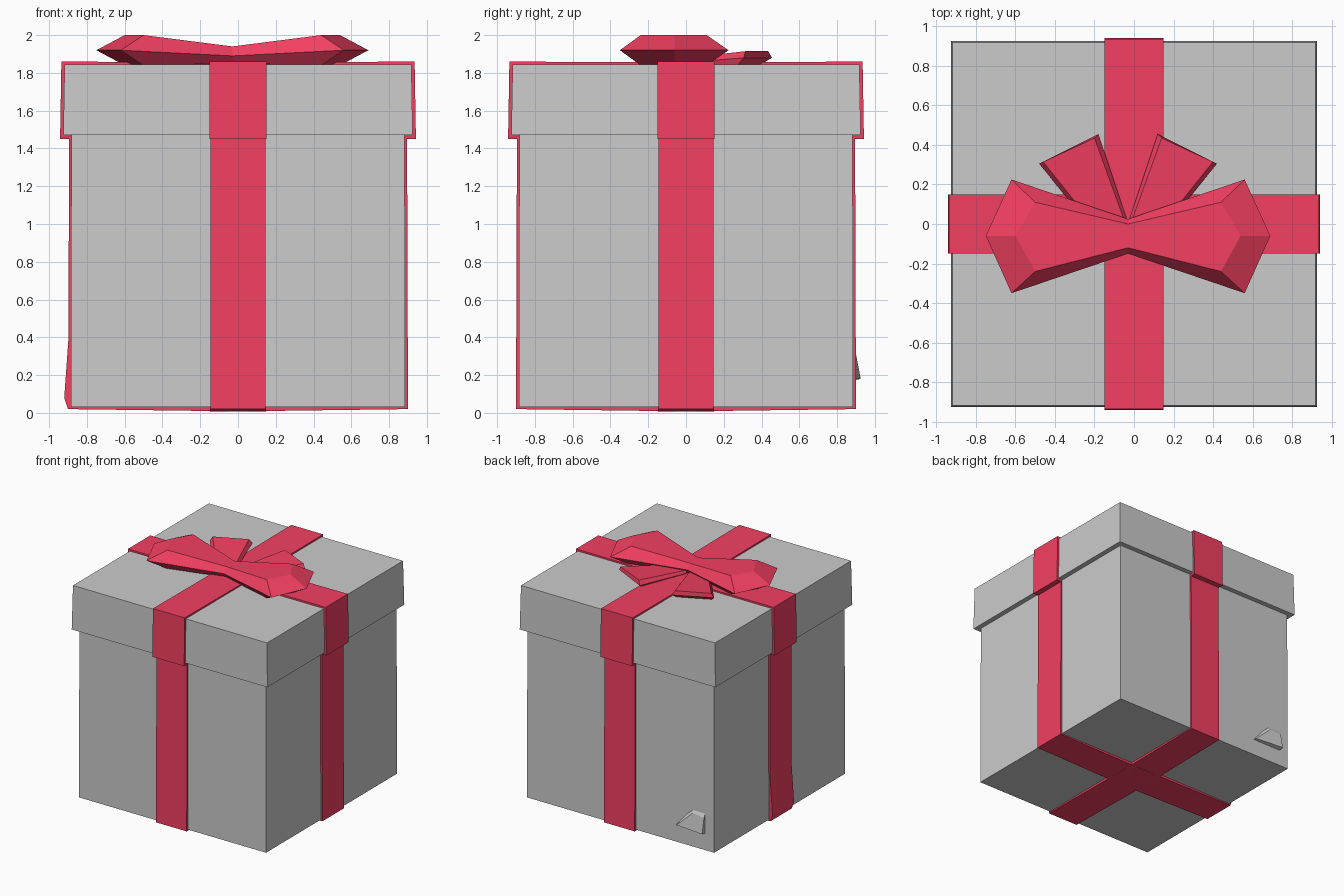
import bpy, bmesh

if "Cube" in bpy.data.objects:
    bpy.data.objects.remove(bpy.data.objects["Cube"])

red = bpy.data.materials.new("red_ribbon")
red.diffuse_color = (0.9, 0.05, 0.12, 1)
red.use_nodes = True
red.node_tree.nodes["Principled BSDF"].inputs["Base Color"].default_value = red.diffuse_color


def make(name, verts, faces, mat=None):
    mesh = bpy.data.meshes.new(name)
    mesh.from_pydata(verts, [], faces)
    bm = bmesh.new()
    bm.from_mesh(mesh)
    bmesh.ops.recalc_face_normals(bm, faces=bm.faces)
    bm.to_mesh(mesh)
    bm.free()
    if mat:
        mesh.materials.append(mat)
    ob = bpy.data.objects.new(name, mesh)
    bpy.context.collection.objects.link(ob)
    return ob


def loft(name, rings, mat=None):
    """Closed solid through rings of equal length, capped at both ends."""
    n = len(rings[0])
    verts = [v for r in rings for v in r]
    faces = [(k * n + i, k * n + (i + 1) % n, (k + 1) * n + (i + 1) % n, (k + 1) * n + i)
             for k in range(len(rings) - 1) for i in range(n)]
    faces += [tuple(range(n)), tuple(range((len(rings) - 1) * n, len(rings) * n))]
    return make(name, verts, faces, mat)


def square(h, z):
    return [(-h, -h, z), (h, -h, z), (h, h, z), (-h, h, z)]


def band(name, outer, inner, along_x):
    """Ribbon looped round the box; points are (along, z, half width)."""
    n, verts, faces = len(outer), [], []
    for (a, z, w), (b, y, _) in zip(outer, inner):
        for p, q, s in ((a, z, -w), (a, z, w), (b, y, w), (b, y, -w)):
            verts.append((p, s, q) if along_x else (s, p, q))
    for i in range(n):
        j = (i + 1) % n
        for k in range(4):
            m = (k + 1) % 4
            faces.append((i * 4 + k, i * 4 + m, j * 4 + m, j * 4 + k))
    make(name, verts, faces, red)


def both_sides(half):
    """Half profile from bottom middle to top middle, closed by mirroring."""
    return half + [(-a, z, w) for a, z, w in half[-2:0:-1]]


# Box and lid
loft("box_body", [square(0.885, 0.03), square(0.882, 1.48)])
loft("lid", [square(0.925, 1.47), square(0.918, 1.845)])

# Crossed ribbon bands, stepping out over the lid
outer = both_sides([(0, 0.008, .15), (0.9, 0.02, .145), (0.895, 1.45, .145),
                    (0.942, 1.45, .15), (0.935, 1.86, .15), (0, 1.855, .15)])
inner = both_sides([(0, 0.045, .15), (0.87, 0.045, .15), (0.87, 1.48, .15),
                    (0.91, 1.48, .15), (0.91, 1.83, .15), (0, 1.83, .15)])
band("ribbon_front_back", outer, inner, False)
# The left side of this band bulges a little near the floor
bulge_o = outer[:-1] + [(-0.897, 0.4, .145), (-0.92, 0.08, .145), (-0.9, 0.02, .145)]
bulge_i = inner[:-1] + [(-0.87, 0.4, .15), (-0.87, 0.08, .15), (-0.87, 0.045, .15)]
band("ribbon_left_right", bulge_o, bulge_i, True)

# Bow: faceted double loop, mirrored about its own middle
CX = -0.03


def bow_ring(tip, wide, y_back, y_front, mid_back, mid_front, z, z_mid):
    right = [(wide, y_front, z), (tip, -0.06, z), (wide, y_back, z)]
    pts = [(0, mid_front, z_mid)] + right + [(0, mid_back, z_mid)]
    pts += [(-x, y, h) for x, y, h in reversed(right)]
    return [(CX + x, y, h) for x, y, h in pts]


bow = [bow_ring(0.57, 0.47, 0.11, -0.24, 0.0, -0.12, 1.84, 1.85),
       bow_ring(0.72, 0.59, 0.225, -0.35, 0.025, -0.15, 1.92, 1.89),
       bow_ring(0.57, 0.47, 0.11, -0.24, 0.0, -0.12, 2.0, 1.94)]
loft("bow_loops", bow, red)

# Ribbon tails behind the bow
for side, label in ((-1, "left"), (1, "right")):
    rings = [
        [(.40, .27, 1.835), (.17, .38, 1.835), (.01, .0, 1.84), (.25, .06, 1.84)],
        [(.45, .305, 1.88), (.15, .455, 1.88), (.005, .02, 1.86), (.25, .06, 1.86)],
        [(.43, .315, 1.915), (.17, .435, 1.915), (.02, .02, 1.88), (.25, .09, 1.89)]]
    loft("bow_tail_" + label,
         [[(CX + side * x, y, z) for x, y, z in r] for r in rings], red)

# Small raised flap low on the back face
loft("back_flap", [
    [(-.52, .875, .17), (-.80, .875, .17), (-.80, .875, .36), (-.68, .875, .36)],
    [(-.54, .90, .18), (-.80, .925, .18), (-.80, .90, .31), (-.69, .895, .32)]])
